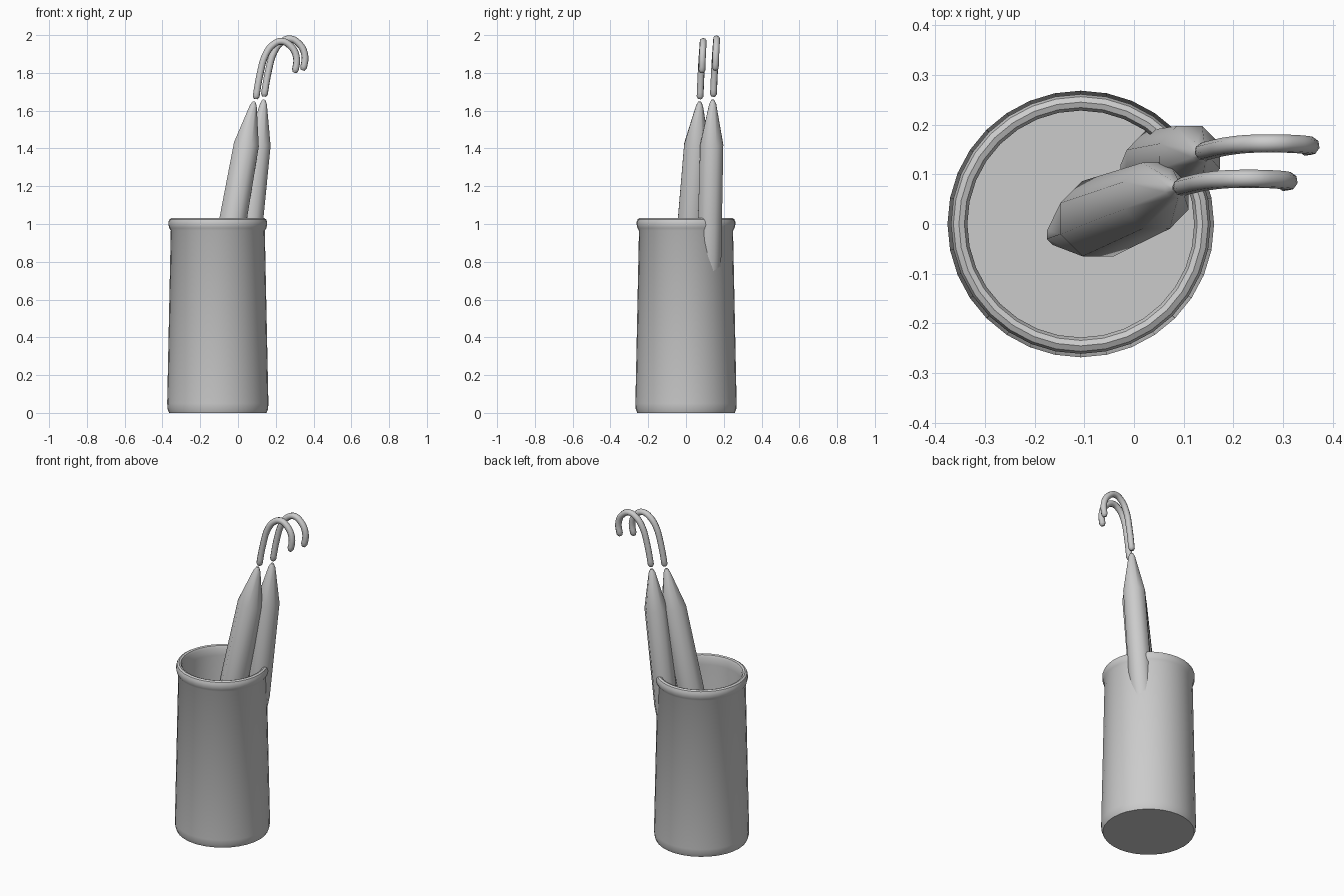
import bpy, bmesh, math
from mathutils import Vector

if "Cube" in bpy.data.objects:
    bpy.data.objects.remove(bpy.data.objects["Cube"])


def finish(name, bm, angle):
    bmesh.ops.recalc_face_normals(bm, faces=bm.faces)
    me = bpy.data.meshes.new(name)
    bm.to_mesh(me)
    bm.free()
    ob = bpy.data.objects.new(name, me)
    bpy.context.collection.objects.link(ob)
    select(ob)
    bpy.ops.object.shade_smooth_by_angle(angle=math.radians(angle))
    return ob


def select(ob):
    bpy.ops.object.select_all(action='DESELECT')
    ob.select_set(True)
    bpy.context.view_layer.objects.active = ob


def loft(name, rings, sides, angle, turn=0.0):
    """Skin circles given as (centre, axis, radius), capped at both ends."""
    bm = bmesh.new()
    loops = []
    for centre, axis, r in rings:
        q = Vector((0, 0, 1)).rotation_difference(Vector(axis))
        loop = []
        for i in range(sides):
            a = 2 * math.pi * i / sides + turn
            loop.append(bm.verts.new(Vector(centre) + q @ Vector((r * math.cos(a), r * math.sin(a), 0))))
        loops.append(loop)
    for a, b in zip(loops, loops[1:]):
        for i in range(sides):
            j = (i + 1) % sides
            bm.faces.new((a[i], a[j], b[j], b[i]))
    bm.faces.new(loops[0])
    bm.faces.new(loops[-1])
    return finish(name, bm, angle)


# Hollow stand: outside wall, rolled rim, inside wall, floor
profile = [(0.258, 0.0), (0.266, 0.02), (0.268, 0.05), (0.249, 0.965), (0.257, 0.978),
           (0.261, 0.995), (0.261, 1.012), (0.256, 1.025), (0.245, 1.031), (0.234, 1.027),
           (0.228, 1.015), (0.228, 0.97), (0.24, 0.05), (0.235, 0.03)]
loft("umbrella_stand", [((-0.107, 0, z), (0, 0, 1), r) for r, z in profile], 32, 40)


# Folded canopies: leaning faceted spindles
def canopy(name, bottom, top, stations):
    b, t = Vector(bottom), Vector(top)
    axis = (t - b).normalized()
    rings = [(b.lerp(t, (z - b.z) / (t.z - b.z)), axis, r) for z, r in stations]
    loft(name, rings, 8, 50, math.pi / 8)


canopy("front_canopy", (-0.155, -0.022, 0.3), (0.085, 0.073, 1.648),
       [(0.3, 0.022), (0.76, 0.082), (1.42, 0.072), (1.625, 0.02), (1.648, 0.008)])
canopy("back_canopy", (-0.005, 0.11, 0.31), (0.137, 0.142, 1.658),
       [(0.31, 0.024), (0.83, 0.07), (1.42, 0.066), (1.635, 0.02), (1.658, 0.008)])


# Hooked handles: swept round rod with rounded ends
hook = [(0.094, 0.074, 1.662), (0.096, 0.0745, 1.675), (0.118, 0.08, 1.80), (0.148, 0.086, 1.90),
        (0.187, 0.09, 1.95), (0.231, 0.091, 1.967), (0.275, 0.09, 1.945),
        (0.308, 0.087, 1.89), (0.303, 0.084, 1.815), (0.298, 0.083, 1.802)]


def handle(name, offset):
    pts = [Vector(p) + Vector(offset) for p in hook]
    cu = bpy.data.curves.new(name, 'CURVE')
    cu.dimensions = '3D'
    cu.bevel_depth = 0.0185
    cu.bevel_resolution = 2
    cu.resolution_u = 4
    cu.use_fill_caps = True
    sp = cu.splines.new('BEZIER')
    sp.bezier_points.add(len(pts) - 1)
    for i, (bp, p) in enumerate(zip(sp.bezier_points, pts)):
        bp.co = p
        bp.handle_left_type = bp.handle_right_type = 'AUTO'
        bp.radius = 0.6 if i in (0, len(pts) - 1) else 1.0
    ob = bpy.data.objects.new(name, cu)
    bpy.context.collection.objects.link(ob)
    select(ob)
    bpy.ops.object.convert(target='MESH')
    bpy.ops.object.shade_smooth_by_angle(angle=math.radians(50))


handle("front_handle", (0, 0, 0))
handle("back_handle", (0.044, 0.071, 0.013))
